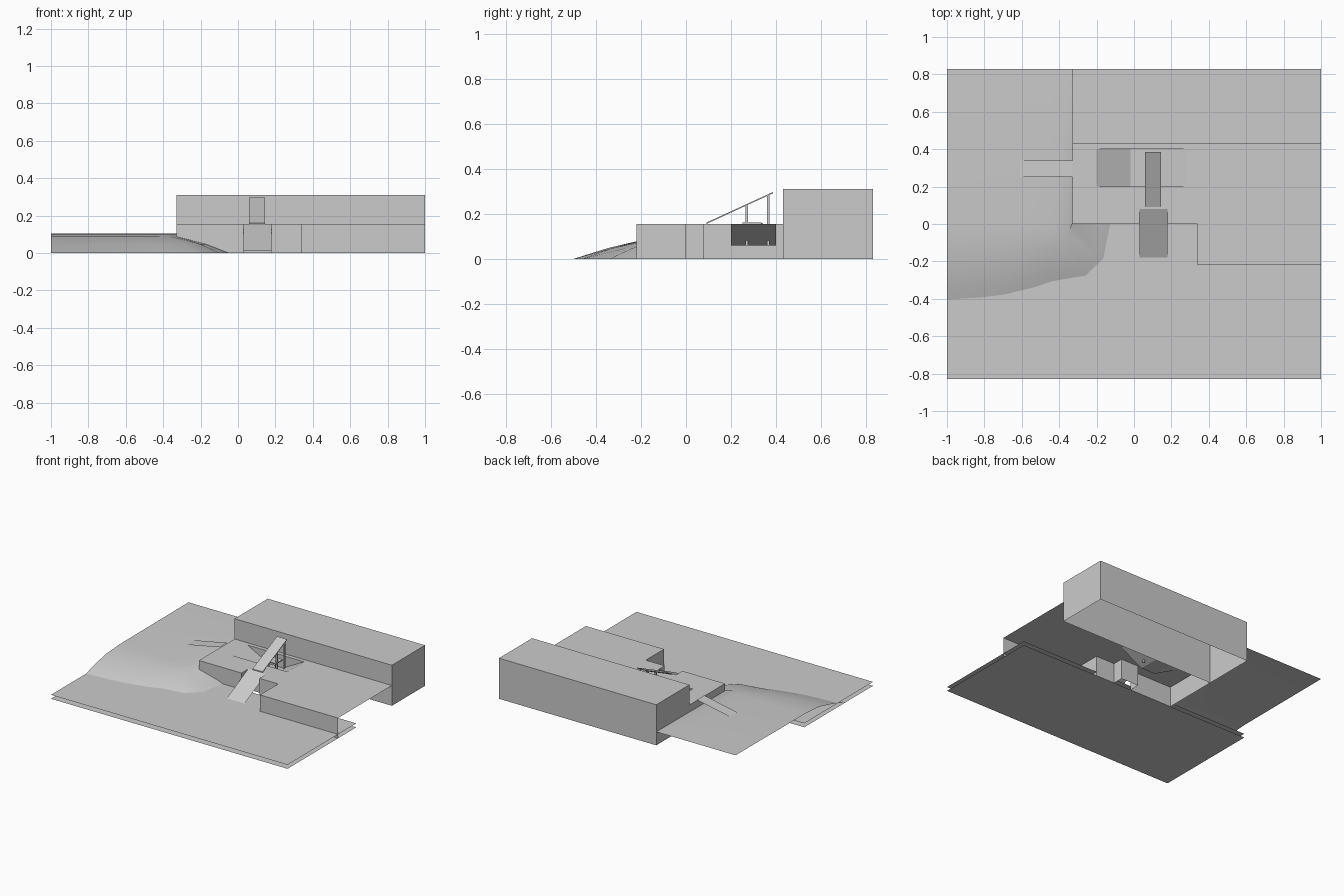
import bpy
import bmesh

cube = bpy.data.objects.get("Cube")
if cube:
    bpy.data.objects.remove(cube, do_unlink=True)

grey = bpy.data.materials.new("plain_grey")
grey.use_nodes = True
tone = (0.6, 0.6, 0.6, 1)
grey.diffuse_color = tone
grey.node_tree.nodes["Principled BSDF"].inputs["Base Color"].default_value = tone


def finish(name, bm, smooth=False):
    """Turn a bmesh into a named object."""
    bmesh.ops.remove_doubles(bm, verts=bm.verts, dist=0.0005)
    mesh = bpy.data.meshes.new(name)
    bm.to_mesh(mesh)
    bm.free()
    mesh.materials.append(grey)
    for p in mesh.polygons:
        p.use_smooth = smooth
    ob = bpy.data.objects.new(name, mesh)
    bpy.context.collection.objects.link(ob)
    return ob


def face(bm, *points):
    return bm.faces.new([bm.verts.new(p) for p in points])


def sheet(name, x0, x1, y0, y1, z):
    bm = bmesh.new()
    face(bm, (x0, y0, z), (x1, y0, z), (x1, y1, z), (x0, y1, z))
    return finish(name, bm)


def box(name, x0, x1, y0, y1, z0, z1, open_bottom=False):
    bm = bmesh.new()
    bmesh.ops.create_cube(bm, size=1)
    for v in bm.verts:
        v.co = (x1 if v.co.x > 0 else x0, y1 if v.co.y > 0 else y0,
                z1 if v.co.z > 0 else z0)
    if open_bottom:
        base = [f for f in bm.faces if f.normal.z < -0.5]
        bmesh.ops.delete(bm, geom=base, context='FACES')
    return finish(name, bm)


# Two ground layers in front of the terrace
SIDE, BACK = 1.0, 0.83
sheet("lower_ground", -SIDE, SIDE, -BACK, 0, 0)
sheet("upper_ground", -SIDE, SIDE, -BACK, 0, 0.03)

# Long building, open underneath
WEST, FRONT, DECK = -0.33, 0.43, 0.155
box("building", WEST, SIDE, FRONT, BACK, 0, 0.31, open_bottom=True)

# Terrace deck with a ramp notch and a trench opening
RAMP = (0.03, 0.18)
TRENCH_X, TRENCH_Y = (-0.2, 0.28), (0.2, 0.4)
STEP_X, STEP_Y, NOTCH = 0.34, -0.22, 0.08


def inside(v, span):
    return span[0] < v < span[1]


def solid(x, y):
    if y < 0:
        return x > STEP_X
    if y < NOTCH and inside(x, RAMP):
        return False
    return not (inside(x, TRENCH_X) and inside(y, TRENCH_Y))


xs = sorted([WEST, STEP_X, SIDE, *RAMP, *TRENCH_X])
ys = sorted([STEP_Y, 0, NOTCH, FRONT, *TRENCH_Y])
bm = bmesh.new()
for xa, xb in zip(xs, xs[1:]):
    for ya, yb in zip(ys, ys[1:]):
        if solid((xa + xb) / 2, (ya + yb) / 2):
            face(bm, (xa, ya, DECK), (xb, ya, DECK), (xb, yb, DECK), (xa, yb, DECK))
bmesh.ops.remove_doubles(bm, verts=bm.verts, dist=0.0005)


# Retaining walls hang from the free deck edges; the far side stays open
def walled(e):
    mid = (e.verts[0].co + e.verts[1].co) / 2
    if not e.is_boundary or mid.x > 0.99 or mid.y > FRONT - 0.01:
        return False
    return mid.x < WEST + 0.01 or mid.y < TRENCH_Y[0] - 0.01


rim = [e for e in bm.edges if walled(e)]
ext = bmesh.ops.extrude_edge_only(bm, edges=rim)
for v in ext["geom"]:
    if isinstance(v, bmesh.types.BMVert):
        v.co.z = 0
bmesh.ops.recalc_face_normals(bm, faces=bm.faces)
finish("terrace", bm)

# Trench with sloping ends and upright sides
profile = [(TRENCH_X[0], DECK), (-0.02, 0.06), (0.1, 0.06), (TRENCH_X[1], DECK)]
bm = bmesh.new()
for (xa, za), (xb, zb) in zip(profile, profile[1:]):
    face(bm, (xa, TRENCH_Y[0], za), (xb, TRENCH_Y[0], zb),
         (xb, TRENCH_Y[1], zb), (xa, TRENCH_Y[1], za))
for y in TRENCH_Y:
    face(bm, *[(x, y, z) for x, z in profile])
finish("trench", bm)

# Front ramp, sloping from the deck to the ground
bm = bmesh.new()
face(bm, (RAMP[0], STEP_Y, 0.01), (RAMP[1], STEP_Y, 0.01),
     (RAMP[1], NOTCH, DECK), (RAMP[0], NOTCH, DECK))
finish("front_ramp", bm)

# Narrow side ramp from the bank up to the deck
bm = bmesh.new()
face(bm, (-0.61, 0.25, 0.105), (WEST, 0.25, 0.16),
     (WEST, 0.34, 0.16), (-0.61, 0.34, 0.105))
finish("side_ramp", bm)

# Tilted chute standing on posts
CHUTE = (0.06, 0.145)
plank = box("chute", *CHUTE, 0.09, 0.385, 0, 0.006)
for v in plank.data.vertices:
    v.co.z += DECK + (v.co.y - 0.09) * 0.46
for row, y, top in (("front", 0.27, 0.238), ("rear", 0.365, 0.282)):
    for side, x in zip(("right", "left"), (CHUTE[0] + 0.008, CHUTE[1] - 0.008)):
        box(f"{row}_{side}_post", x - 0.006, x + 0.006, y - 0.006, y + 0.006, 0.06, top)
box("chute_base", *CHUTE, 0.25, 0.335, DECK, DECK + 0.007)

# Earth bank, lofted between contours from its toe to its crest
toe = [(-1, -0.5), (-0.68, -0.46), (-0.42, -0.37), (-0.22, -0.34), (-0.1, -0.23), (-0.05, 0)]
slope = [(-1, -0.35), (-0.7, -0.33), (-0.45, -0.27), (-0.28, -0.24), (-0.2, -0.16), (-0.17, 0)]
crest = [(-1, -0.18), (-0.75, -0.17), (-0.55, -0.14), (-0.42, -0.11), (-0.36, -0.07), (WEST, 0)]
level = [(x, 0) for x, y in crest]
rear = [(x, BACK) for x, y in crest]
heights = (0, 0.047, 0.088, 0.1, 0.103)
rows = [[(x, y, z) for x, y in line]
        for line, z in zip((toe, slope, crest, level, rear), heights)]
bm = bmesh.new()
for low, high in zip(rows, rows[1:]):
    for i in range(len(low) - 1):
        corners = [low[i], low[i + 1], high[i + 1], high[i]]
        face(bm, *corners)
finish("earth_bank", bm, smooth=True)
